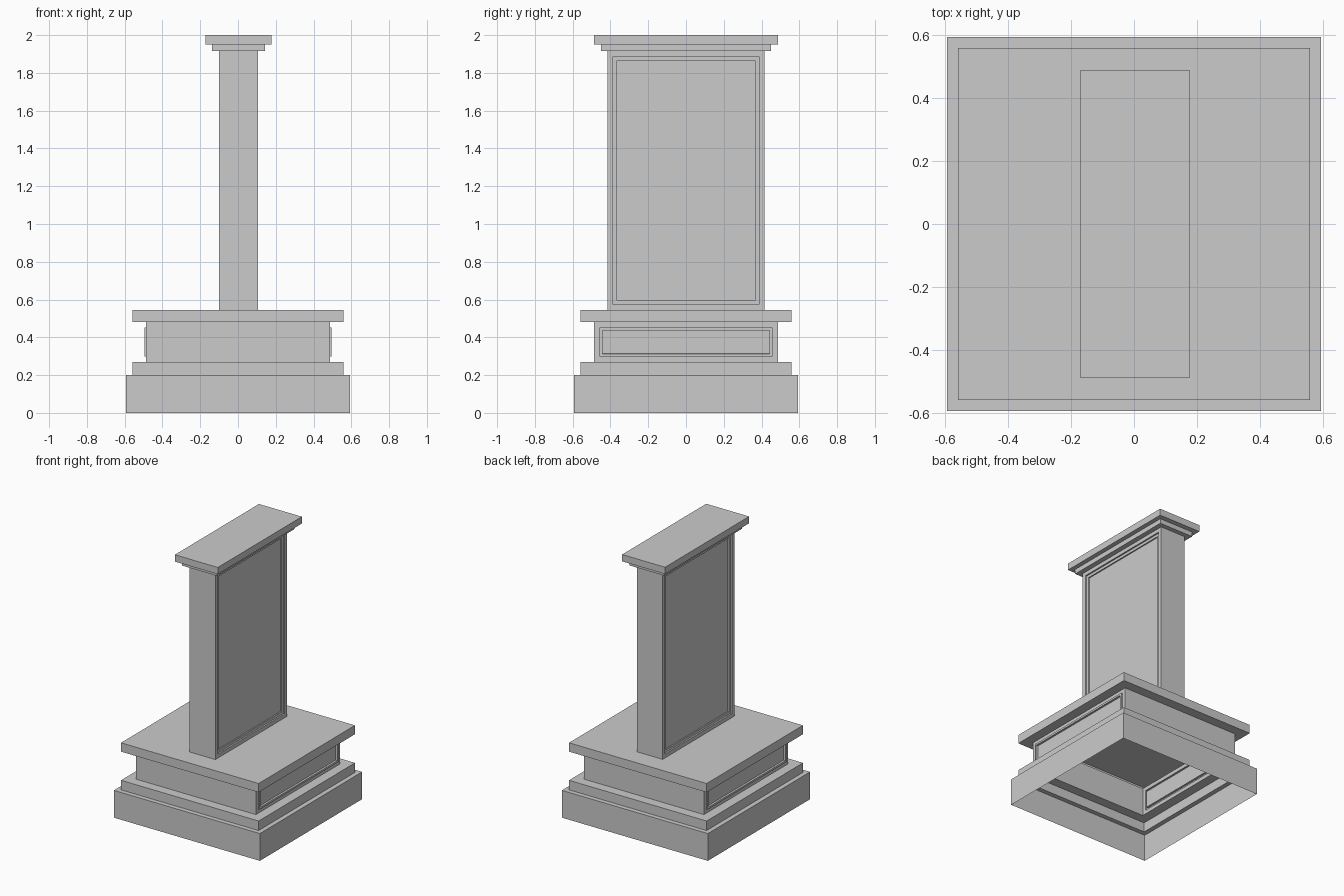
import bpy, bmesh
from mathutils import Vector

if "Cube" in bpy.data.objects:
    bpy.data.objects.remove(bpy.data.objects["Cube"])


def stacked_shell(name, rings, panel_z, panel_steps, cap, offset_x=0.0):
    """Rectangular shell from (half x, half y, z) rings, with panels on both x sides."""
    bm = bmesh.new()
    prev = None
    for hx, hy, z in rings:
        ring = [bm.verts.new((sx * hx + offset_x, sy * hy, z))
                for sx, sy in ((-1, -1), (1, -1), (1, 1), (-1, 1))]
        if prev:
            for i in range(4):
                j = (i + 1) % 4
                bm.faces.new((prev[i], prev[j], ring[j], ring[i]))
        prev = ring
    if cap:
        bm.faces.new(prev)
    bm.normal_update()

    # Stepped panels: each step insets the face, then moves it along its normal
    sides = [f for f in bm.faces if abs(f.normal.x) > 0.9
             and abs(f.calc_center_median().z - panel_z) < 0.02]
    for face in sides:
        normal = Vector(face.normal)
        for inset, push in panel_steps:
            bmesh.ops.inset_individual(bm, faces=[face], thickness=inset,
                                       use_even_offset=True)
            bmesh.ops.translate(bm, verts=face.verts[:], vec=normal * push)

    mesh = bpy.data.meshes.new(name)
    bm.to_mesh(mesh)
    bm.free()
    obj = bpy.data.objects.new(name, mesh)
    bpy.context.collection.objects.link(obj)
    return obj


# Stepped pedestal, hollow and open underneath, with framed side panels
P, S, D = 0.592, 0.558, 0.486
stacked_shell("pedestal", [
    (P, P, 0.0), (P, P, 0.20), (S, S, 0.20), (S, S, 0.27),
    (D, D, 0.27), (D, D, 0.48), (S, S, 0.48), (S, S, 0.545)],
    0.375, [(0.028, 0.0), (0.001, 0.010), (0.014, 0.0), (0.001, -0.014)], True)

# Upright slab with recessed panels on its two broad faces
stacked_shell("slab", [(0.104, 0.415, 0.545), (0.104, 0.415, 1.915)],
              1.23, [(0.028, 0.0), (0.001, -0.010), (0.020, 0.0), (0.001, -0.008)],
              False, 0.003)

# Stepped cornice on top of the slab
stacked_shell("cornice", [
    (0.104, 0.415, 1.915), (0.141, 0.45, 1.915), (0.141, 0.45, 1.95),
    (0.174, 0.487, 1.95), (0.174, 0.487, 2.0)],
    -1, [], True, 0.003)
